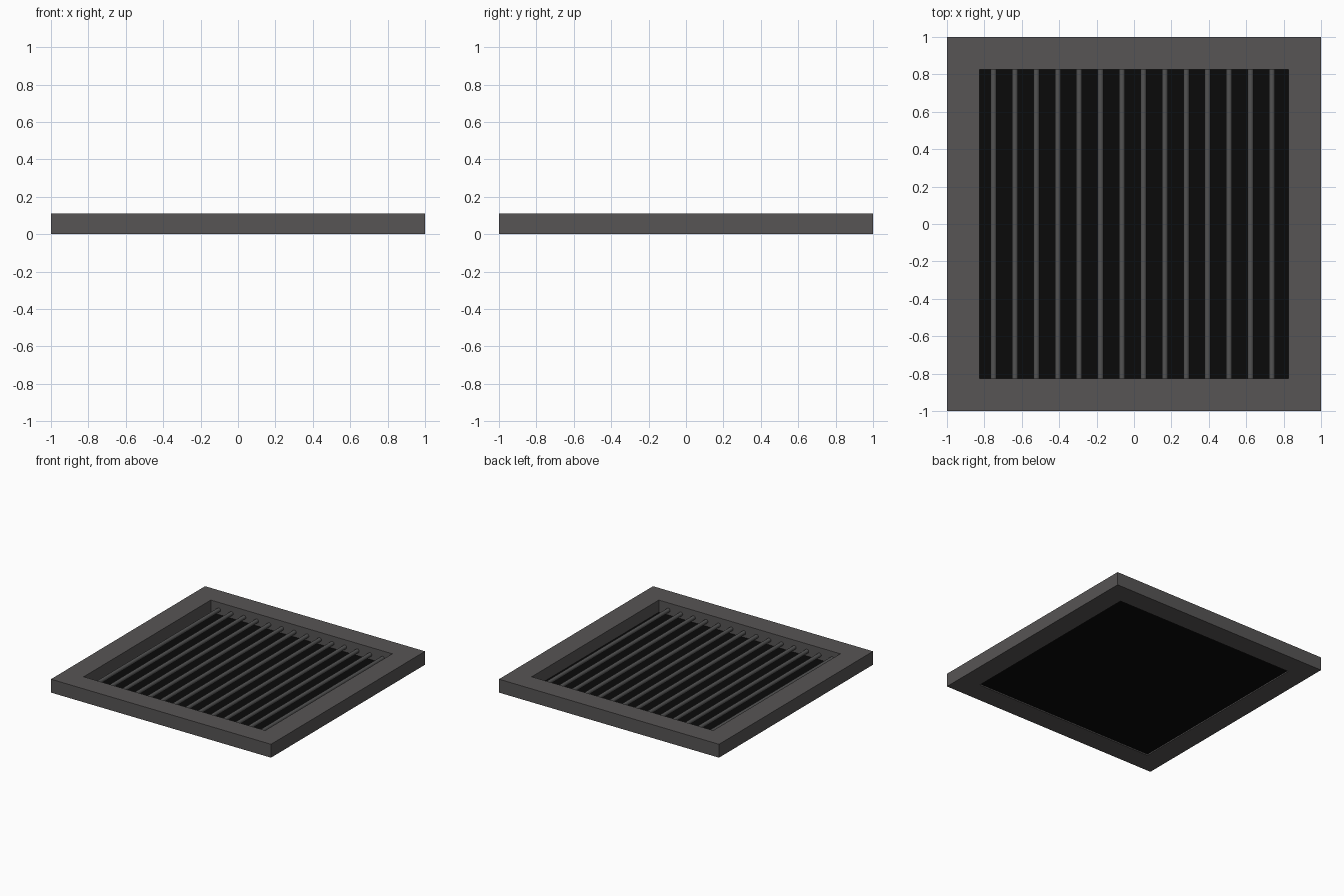
import bpy, bmesh, math

if "Cube" in bpy.data.objects:
    bpy.data.objects.remove(bpy.data.objects["Cube"])


def material(name, rgb):
    m = bpy.data.materials.new(name)
    m.diffuse_color = (*rgb, 1)
    m.use_nodes = True
    m.node_tree.nodes["Principled BSDF"].inputs["Base Color"].default_value = m.diffuse_color
    return m


frame_mat = material("frame_grey", (0.095, 0.09, 0.09))
bar_mat = material("bar_grey", (0.085, 0.085, 0.085))
back_mat = material("backing_black", (0.003, 0.003, 0.003))

OUTER, INNER, HEIGHT = 1.0, 0.825, 0.11


def square(bm, half, z):
    return [bm.verts.new((sx * half, sy * half, z))
            for sx, sy in ((-1, -1), (1, -1), (1, 1), (-1, 1))]


# Square frame: rectangular section carried around the opening
bm = bmesh.new()
rings = [square(bm, h, z) for h, z in
         ((OUTER, 0), (OUTER, HEIGHT), (INNER, HEIGHT), (INNER, 0))]
for a, b in zip(rings, rings[1:] + rings[:1]):
    for i in range(4):
        j = (i + 1) % 4
        bm.faces.new((a[i], a[j], b[j], b[i]))
bmesh.ops.recalc_face_normals(bm, faces=bm.faces)
mesh = bpy.data.meshes.new("frame")
bm.to_mesh(mesh)
bm.free()
mesh.materials.append(frame_mat)
frame = bpy.data.objects.new("frame", mesh)
bpy.context.collection.objects.link(frame)

# Black backing sheet, set just inside the underside
bpy.ops.mesh.primitive_plane_add(size=INNER * 2, location=(0, 0, 0.01))
backing = bpy.context.object
backing.name = "backing_sheet"
backing.data.materials.append(back_mat)

# Round bars running front to back
for i in range(14):
    bpy.ops.mesh.primitive_cylinder_add(
        vertices=24, radius=0.016, depth=INNER * 2,
        location=(-0.751 + i * 0.1145, 0, 0.05), rotation=(math.pi / 2, 0, 0))
    bar = bpy.context.object
    bar.name = f"bar_{i + 1}"
    bar.data.materials.append(bar_mat)
    bpy.ops.object.shade_smooth_by_angle(angle=math.radians(40))
